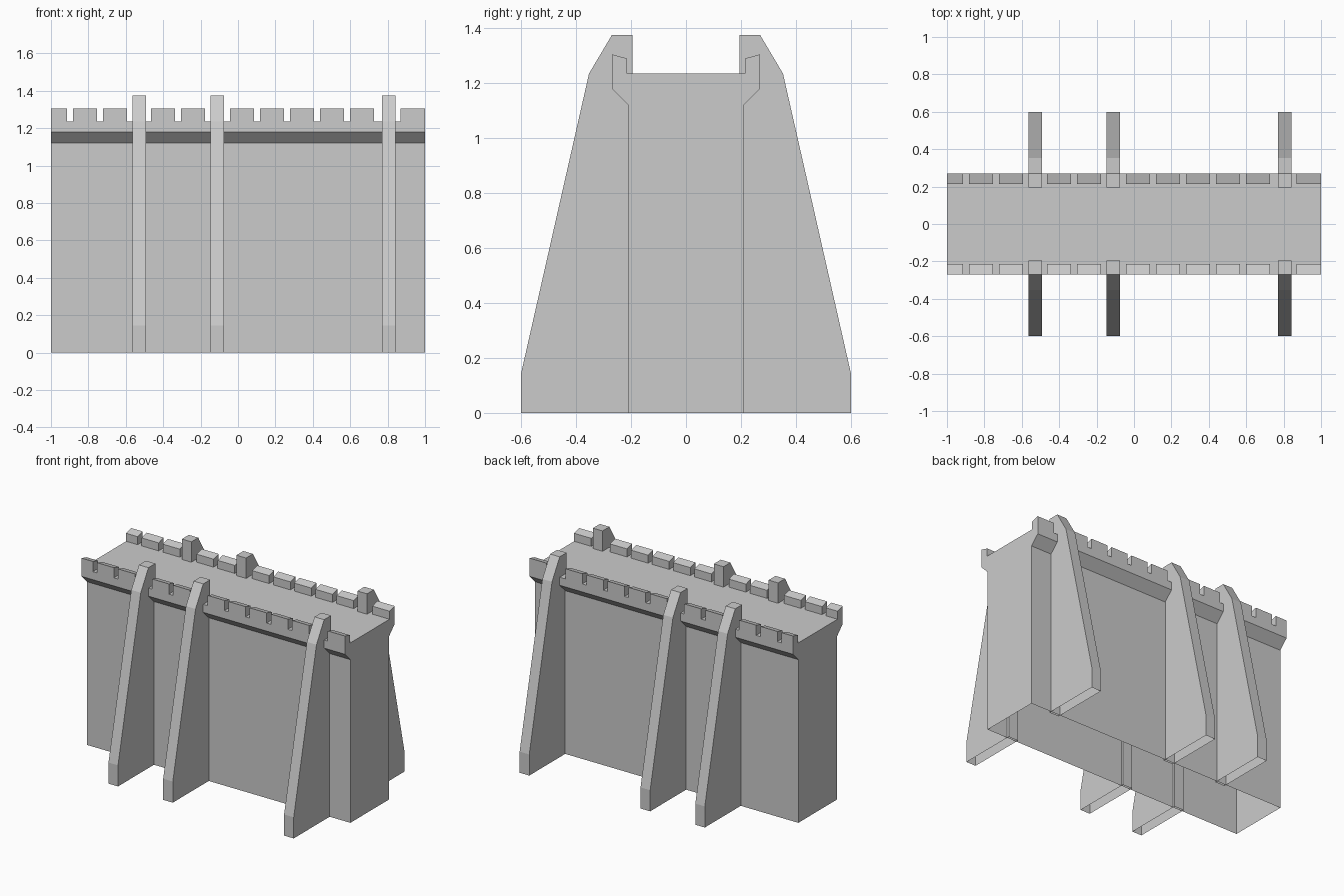
import bpy, bmesh

if "Cube" in bpy.data.objects:
    bpy.data.objects.remove(bpy.data.objects["Cube"])


def prism(name, spans, profile, open_edges=(), mirror=False):
    """Extrude a (y, z) profile along x for each span; chosen profile edges stay open."""
    bm = bmesh.new()
    n = len(profile)
    for side in ((1, -1) if mirror else (1,)):
        for x0, x1 in spans:
            a = [bm.verts.new((x0, side * y, z)) for y, z in profile]
            b = [bm.verts.new((x1, side * y, z)) for y, z in profile]
            bm.faces.new(a)
            bm.faces.new(b)
            doomed = []
            for i in range(n):
                j = (i + 1) % n
                f = bm.faces.new((a[i], a[j], b[j], b[i]))
                if i in open_edges:
                    doomed.append(f)
            # orient while closed, then remove the open faces
            bmesh.ops.recalc_face_normals(bm, faces=bm.faces)
            bmesh.ops.delete(bm, geom=doomed, context='FACES_ONLY')
    me = bpy.data.meshes.new(name)
    bm.to_mesh(me)
    bm.free()
    ob = bpy.data.objects.new(name, me)
    bpy.context.collection.objects.link(ob)
    return ob


# Wall body: flared parapet base, flat walkway, open underside
half = [(0.21, 0), (0.21, 1.12), (0.27, 1.18), (0.27, 1.235)]
wall = half + [(-y, z) for y, z in reversed(half)]
prism("wall_body", [(-1, 1)], wall, open_edges=(7,))

# Buttresses: tapered fins ending in tall posts, open underside
buttress = [(0.6, 0), (0.6, 0.145), (0.353, 1.235), (0.27, 1.375),
            (0.195, 1.375), (0.195, 0)]
prism("buttresses", [(-0.563, -0.491), (-0.148, -0.075), (0.77, 0.843)],
      buttress, open_edges=(5,), mirror=True)

# Merlons: evenly spaced runs between the posts, sloping inward on top
pitch, width = 0.1604, 0.129
spans = [(-1, -0.913)]
for start, count in ((-0.882, 2), (-0.465, 2), (-0.043, 5)):
    spans += [(start + i * pitch, start + i * pitch + width) for i in range(count)]
spans.append((0.87, 1))
merlon = [(0.27, 1.235), (0.27, 1.305), (0.215, 1.29), (0.215, 1.235)]
prism("merlons", spans, merlon, open_edges=(3,), mirror=True)
